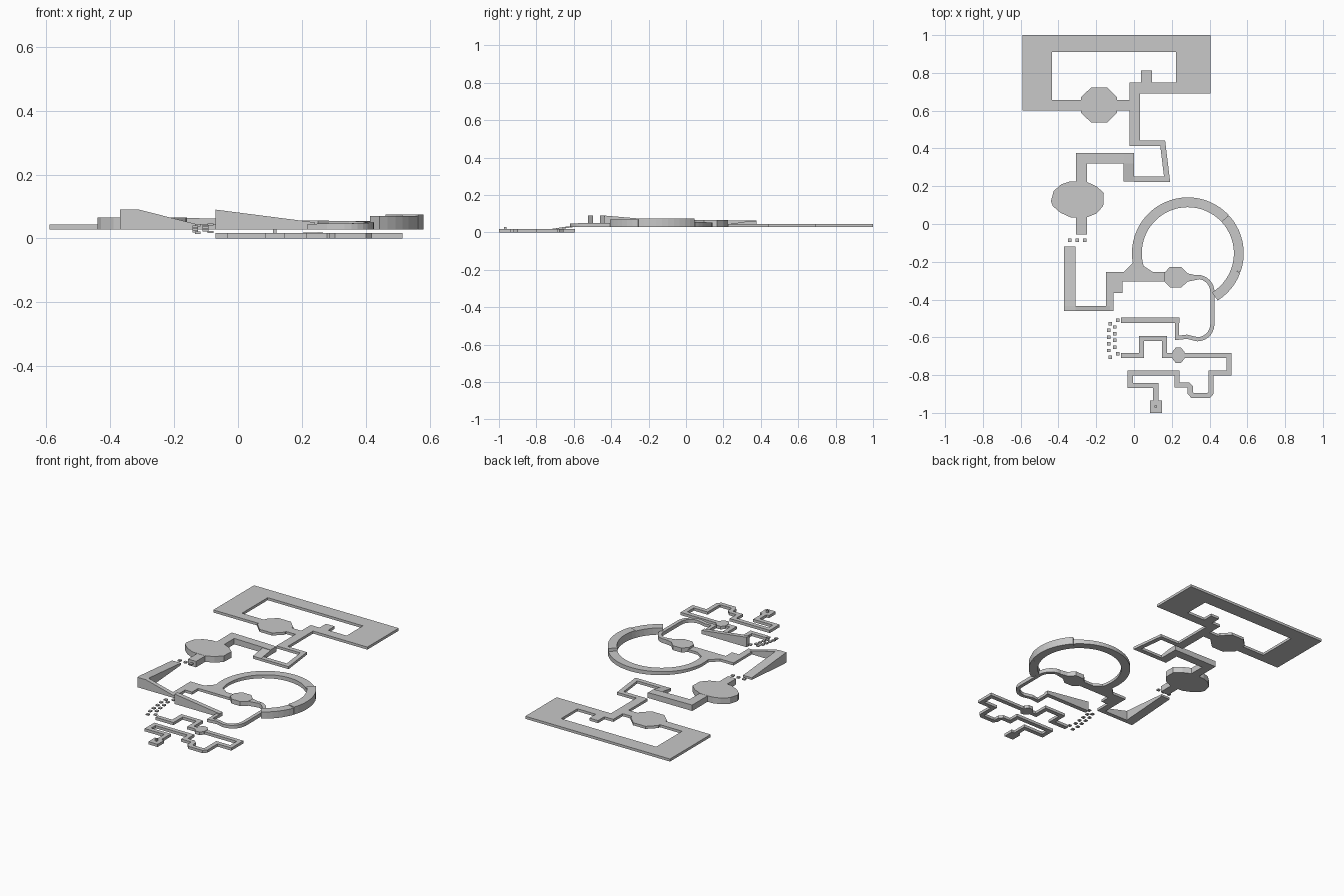
import bpy, bmesh, math
from mathutils import Vector

if "Cube" in bpy.data.objects:
    bpy.data.objects.remove(bpy.data.objects["Cube"])

grey = bpy.data.materials.new("stone_grey")
grey.diffuse_color = (0.58, 0.58, 0.58, 1)
grey.use_nodes = True
grey.node_tree.nodes["Principled BSDF"].inputs["Base Color"].default_value = grey.diffuse_color


def finish(name, bm):
    bmesh.ops.recalc_face_normals(bm, faces=bm.faces)
    me = bpy.data.meshes.new(name)
    bm.to_mesh(me)
    bm.free()
    me.materials.append(grey)
    ob = bpy.data.objects.new(name, me)
    bpy.context.collection.objects.link(ob)
    return ob


def prism(name, pts, z0, z1):
    """Flat outline extruded from z0 to z1."""
    bm = bmesh.new()
    lo = [bm.verts.new((x, y, z0)) for x, y in pts]
    hi = [bm.verts.new((x, y, z1)) for x, y in pts]
    bm.faces.new(lo)
    bm.faces.new(hi)
    for i in range(len(pts)):
        j = (i + 1) % len(pts)
        bm.faces.new((lo[i], lo[j], hi[j], hi[i]))
    return finish(name, bm)


def slab(name, x0, x1, y0, y1, z0, z1):
    return prism(name, [(x0, y0), (x1, y0), (x1, y1), (x0, y1)], z0, z1)


def walkway(name, pts, width, z0):
    """Mitred ribbon along (x, y, top height[, bottom]) points."""
    bm = bmesh.new()
    P = [Vector(p[:2]) for p in pts]
    rows = []
    for i, p in enumerate(P):
        a = (p - P[i - 1]).normalized() if i else (P[1] - p).normalized()
        b = (P[i + 1] - p).normalized() if i < len(P) - 1 else a
        n = Vector((-a.y - b.y, a.x + b.x)).normalized()
        n *= width / 2 / max(0.3, n.dot(Vector((-a.y, a.x))))
        zb = pts[i][3] if len(pts[i]) > 3 else z0
        zt = pts[i][2]
        l, r = p + n, p - n
        rows.append([bm.verts.new((q.x, q.y, z)) for q, z in
                     ((l, zb), (r, zb), (r, zt), (l, zt))])
    for u, v in zip(rows, rows[1:]):
        for k in range(4):
            m = (k + 1) % 4
            bm.faces.new((u[k], u[m], v[m], v[k]))
    bm.faces.new(rows[0])
    bm.faces.new(rows[-1])
    return finish(name, bm)


def octagon(name, x, y, rx, ry, cut, z0, z1):
    kx, ky = rx * cut, ry * cut
    prism(name, [(x + a, y + b) for a, b in
                 ((rx, ky), (kx, ry), (-kx, ry), (-rx, ky),
                  (-rx, -ky), (-kx, -ry), (kx, -ry), (rx, -ky))], z0, z1)


def arc(cx, cy, r, a0, a1, n):
    return [(cx + r * math.cos(math.radians(a0 + (a1 - a0) * i / n)),
             cy + r * math.sin(math.radians(a0 + (a1 - a0) * i / n)))
            for i in range(n + 1)]


B, T = 0.028, 0.044

# Large rear court around a rectangular opening
slab("court_back", -0.59, 0.405, 0.91, 1.0, B, T)
slab("court_left", -0.59, -0.433, 0.60, 0.91, B, T)
slab("court_right", 0.222, 0.405, 0.692, 0.91, B, T)
slab("court_front_left", -0.433, -0.025, 0.60, 0.657, B, T)
slab("court_front_right", 0.032, 0.222, 0.692, 0.75, B, T)
slab("court_alcove", 0.036, 0.095, 0.75, 0.813, B, T)
slab("court_link", -0.025, 0.032, 0.412, 0.75, B, T)
octagon("court_round", -0.185, 0.63, 0.095, 0.092, 0.45, B, T)

# Narrow loop and rising bend
walkway("narrow_loop", [(0.03, 0.427, T), (0.152, 0.427, T), (0.175, 0.238, T),
                        (0, 0.238, T)], 0.029, B)
walkway("rising_bend", [(-0.027, 0.224, T), (-0.027, 0.32, 0.058)], 0.056, B)
walkway("upper_bend", [(0.0, 0.348, 0.06), (-0.055, 0.348, 0.062),
                       (-0.278, 0.348, 0.065), (-0.278, -0.055, 0.065)], 0.056, B)
# Rounded arena
prism("arena", [(-0.44, 0.12), (-0.425, 0.175), (-0.385, 0.21), (-0.34, 0.225),
                (-0.255, 0.225), (-0.20, 0.20), (-0.16, 0.165), (-0.163, 0.095),
                (-0.20, 0.055), (-0.25, 0.035), (-0.335, 0.035), (-0.39, 0.06),
                (-0.43, 0.095)], B, 0.066)

# Stepping stones
for i in range(3):
    x = -0.34 + 0.04 * i
    slab("upper_stone", x - 0.009, x + 0.009, -0.096, -0.078, 0.055, 0.063)

# Tall corner ramp
walkway("ramp_side", [(-0.34, -0.118, 0.063, 0.05), (-0.34, -0.435, 0.09, B)], 0.06, B)
slab("ramp_corner", -0.37, -0.31, -0.461, -0.435, B, 0.09)
walkway("ramp_front", [(-0.31, -0.448, 0.09), (-0.128, -0.448, T)], 0.026, B)
slab("ramp_foot", -0.148, -0.108, -0.461, -0.365, B, T)

# Crossing platform
prism("crossing", [(-0.148, -0.365), (-0.06, -0.365), (-0.06, -0.305), (0.165, -0.305),
                   (0.165, -0.255), (0.10, -0.255), (0.055, -0.225), (-0.005, -0.205),
                   (-0.055, -0.255), (-0.148, -0.255)], B, T)
prism("crossing_round", [(0.16, -0.26), (0.19, -0.227), (0.25, -0.227), (0.285, -0.262),
                         (0.285, -0.305), (0.25, -0.335), (0.19, -0.335), (0.16, -0.305)],
      B, 0.056)

# Big ring walkway in three heights
C, R = (0.285, -0.155), 0.27
for name, a0, a1, z0, z1, n in (("ring_long", 197, 43, T, 0.056, 26),
                                ("ring_high", 43, -20, 0.075, 0.075, 10),
                                ("ring_end", -20, -58, 0.07, 0.07, 6)):
    walkway(name, [(x, y, z0 + (z1 - z0) * i / n)
                   for i, (x, y) in enumerate(arc(*C, R, a0, a1, n))], 0.052, B)

# Curved path from the crossing to the long ramp
curve = [(0.28, -0.284)] + arc(0.335, -0.36, 0.08, 80, 0, 7) + \
        arc(0.335, -0.53, 0.08, 0, -90, 7) + [(0.28, -0.597), (0.228, -0.603), (0.228, -0.524)]
walkway("curved_path", [(x, y, 0.055 - 0.010 * i / (len(curve) - 1))
                        for i, (x, y) in enumerate(curve)], 0.022, B)
prism("curve_mouth", [(0.285, -0.262), (0.35, -0.276), (0.35, -0.292), (0.285, -0.305)],
      B, 0.055)
walkway("long_ramp", [(-0.07, -0.51, 0.09), (0.241, -0.51, 0.05)], 0.028, B)

# Rising double row of stones
for i in range(6):
    for k in range(2):
        t = (i + 0.5 * k) / 5.5
        x = -0.132 + 0.034 * k + (0.012 if i in (0, 5) else -0.004) * (1 if k else 0.5)
        y = -0.705 + 0.195 * t
        z = 0.014 + 0.026 * t
        slab("low_stone", x - 0.009, x + 0.009, y - 0.009, y + 0.009, z, z + 0.007)

# Winding low path
H = 0.017
low = [(0.115, -0.935), (0.115, -0.856), (-0.02, -0.856), (-0.02, -0.788), (0.228, -0.788),
       (0.228, -0.852), (0.285, -0.852), (0.298, -0.865), (0.298, -0.895), (0.31, -0.908),
       (0.395, -0.908), (0.407, -0.895), (0.407, -0.788), (0.502, -0.788), (0.502, -0.697),
       (0.162, -0.697), (0.162, -0.607), (0.04, -0.607), (0.04, -0.697), (-0.07, -0.697)]
walkway("low_path", [(x, y, H) for x, y in low], 0.027, 0.0)
octagon("low_path_round", 0.235, -0.695, 0.032, 0.04, 0.45, 0.0, 0.019)
slab("start_pad", 0.084, 0.147, -1.0, -0.935, 0.0, H)
slab("start_post", 0.109, 0.121, -0.972, -0.96, H, 0.03)
